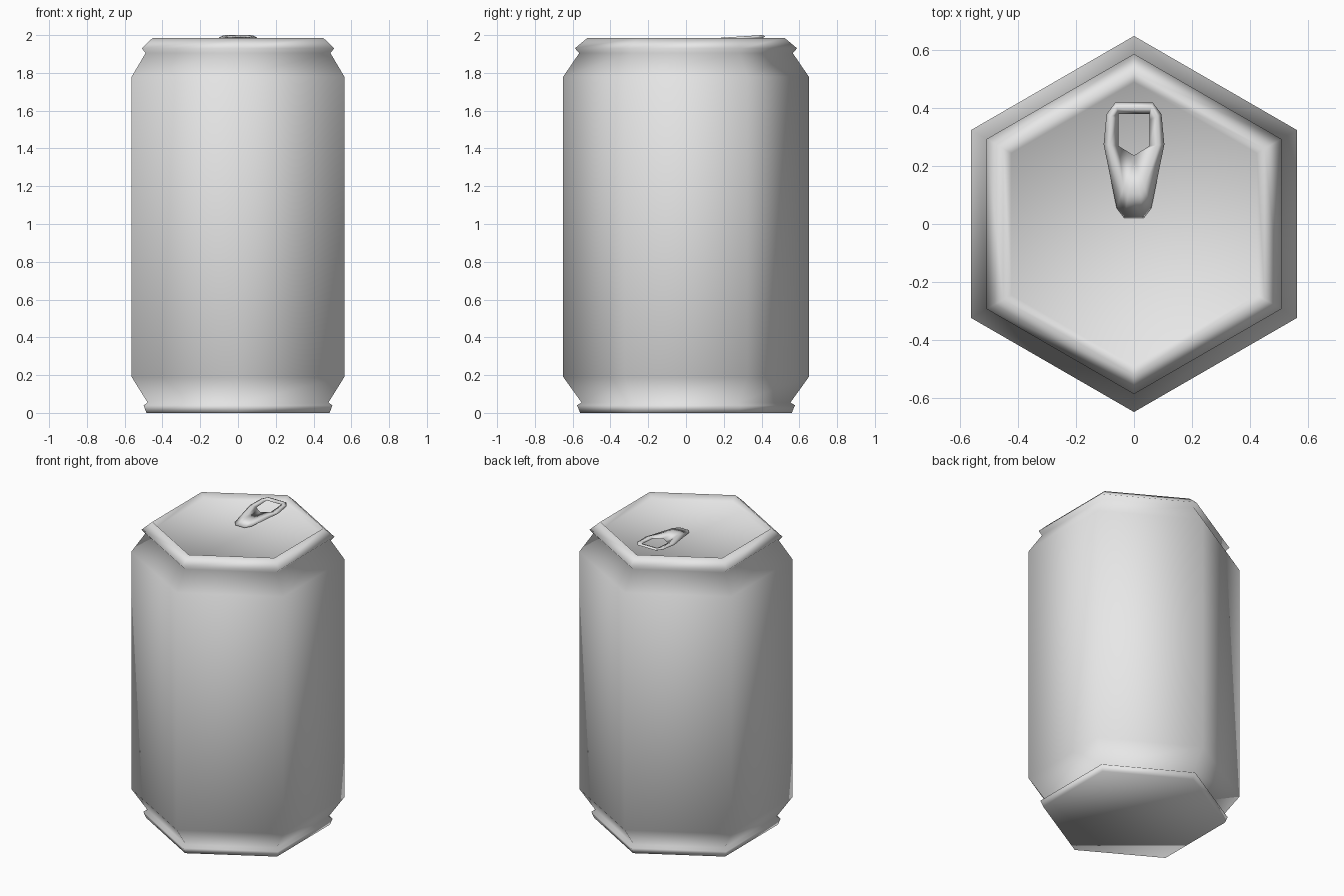
import bpy, bmesh, math

cube = bpy.data.objects.get("Cube")
if cube:
    bpy.data.objects.remove(cube, do_unlink=True)

metal = bpy.data.materials.new("grey_metal")
metal.use_nodes = True
metal.diffuse_color = (0.8, 0.8, 0.8, 1)
metal.node_tree.nodes["Principled BSDF"].inputs["Base Color"].default_value = (0.8, 0.8, 0.8, 1)


def finish(name, bm):
    bmesh.ops.recalc_face_normals(bm, faces=bm.faces)
    for face in bm.faces:
        face.smooth = True
    mesh = bpy.data.meshes.new(name)
    bm.to_mesh(mesh)
    bm.free()
    mesh.materials.append(metal)
    obj = bpy.data.objects.new(name, mesh)
    bpy.context.collection.objects.link(obj)
    return obj


def bridge(bm, a, b):
    n = len(a)
    for i in range(n):
        j = (i + 1) % n
        bm.faces.new((a[i], a[j], b[j], b[i]))


# Six-sided can: corner radius and height, from base to recessed lid
profile = [(0.56, 0), (0.577, 0.04), (0.553, 0.055), (0.65, 0.19), (0.65, 1.78),
           (0.565, 1.905), (0.588, 1.93), (0.522, 1.985), (0.49, 1.955)]
SIDES = 6
bm = bmesh.new()
rings = []
for r, z in profile:
    angles = [math.pi / 2 + math.tau * i / SIDES for i in range(SIDES)]
    rings.append([bm.verts.new((r * math.cos(a), r * math.sin(a), z)) for a in angles])
for lower, upper in zip(rings, rings[1:]):
    bridge(bm, lower, upper)
bm.faces.new(rings[0])
bm.faces.new(rings[-1])
finish("can_body", bm)

# Pull tab: rounded band around a hole, tilted up towards the back
outer = [(0.065, 0.42), (0.095, 0.38), (0.105, 0.275), (0.06, 0.055), (0.033, 0.02)]
inner = [(0.053, 0.38), (0.054, 0.36), (0.054, 0.27), (0, 0.237), (0, 0.237)]


def mirrored(points):
    return points + [(-x, y) for x, y in reversed(points)]


def tab_ring(bm, blend, lift):
    ring = []
    for (ox, oy), (ix, iy) in zip(mirrored(outer), mirrored(inner)):
        x, y = ox + (ix - ox) * blend, oy + (iy - oy) * blend
        ring.append(bm.verts.new((x, y, 1.966 + 0.065 * y + lift)))
    return ring


bm = bmesh.new()
loops = [tab_ring(bm, 0, 0), tab_ring(bm, 0.4, 0.008),
         tab_ring(bm, 1, 0), tab_ring(bm, 0.4, -0.008)]
for k in range(4):
    bridge(bm, loops[k], loops[(k + 1) % 4])
bmesh.ops.remove_doubles(bm, verts=bm.verts, dist=0.0005)
finish("pull_tab", bm)
